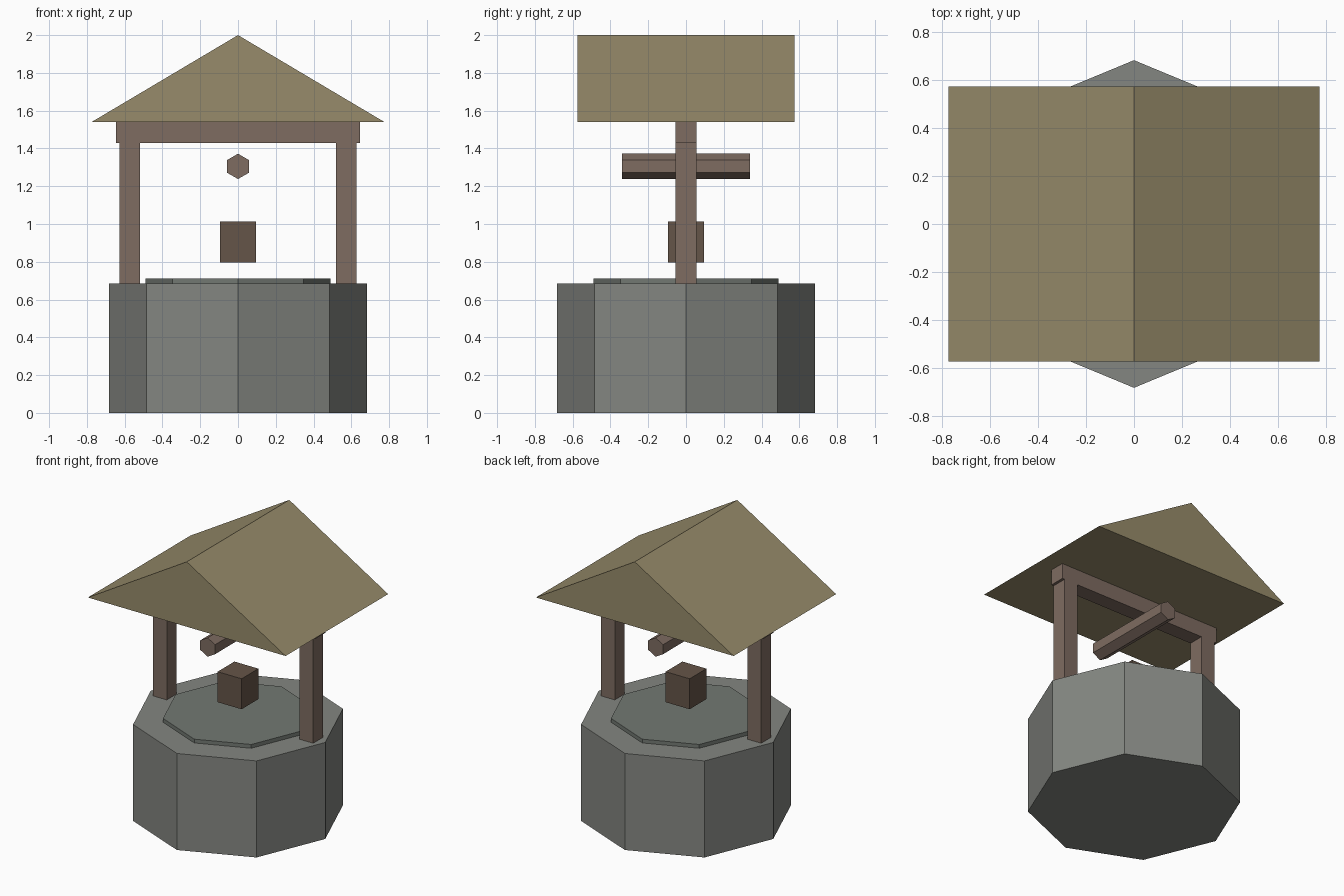
import bpy, bmesh
from math import pi, cos, sin, radians
from mathutils import Matrix

if "Cube" in bpy.data.objects:
    bpy.data.objects.remove(bpy.data.objects["Cube"])


def material(name, rgb):
    m = bpy.data.materials.new(name)
    m.diffuse_color = (*rgb, 1)
    m.use_nodes = True
    m.node_tree.nodes["Principled BSDF"].inputs["Base Color"].default_value = m.diffuse_color
    return m


STONE = material("stone", (0.23, 0.24, 0.22))
WATER = material("dark_stone", (0.17, 0.19, 0.17))
WOOD = material("wood", (0.21, 0.15, 0.12))
DARK_WOOD = material("dark_wood", (0.13, 0.09, 0.065))
THATCH = material("thatch", (0.31, 0.26, 0.145))


def extrude(name, profile, lo, hi, mat, along_y=False):
    """Extrude a flat profile along z, or an xz profile along y."""
    bm = bmesh.new()
    point = (lambda a, b, h: (a, h, b)) if along_y else (lambda a, b, h: (a, b, h))
    rings = [[bm.verts.new(point(a, b, h)) for a, b in profile] for h in (lo, hi)]
    n = len(profile)
    bm.faces.new(rings[0])
    bm.faces.new(rings[1])
    for i in range(n):
        j = (i + 1) % n
        bm.faces.new((rings[0][i], rings[0][j], rings[1][j], rings[1][i]))
    bmesh.ops.recalc_face_normals(bm, faces=bm.faces)
    mesh = bpy.data.meshes.new(name)
    bm.to_mesh(mesh)
    bm.free()
    mesh.materials.append(mat)
    obj = bpy.data.objects.new(name, mesh)
    bpy.context.collection.objects.link(obj)
    return obj


def ngon(n, r, start=0, centre=(0, 0)):
    return [(centre[0] + r * cos(start + 2 * pi * i / n),
             centre[1] + r * sin(start + 2 * pi * i / n)) for i in range(n)]


def rect(x0, x1, y0, y1):
    return [(x0, y0), (x1, y0), (x1, y1), (x0, y1)]


# Octagonal stone wall and the raised surface inside it
extrude("well_wall", ngon(8, 0.684), 0, 0.684, STONE)
extrude("well_surface", ngon(8, 0.489), 0.65, 0.711, WATER)

# Two posts carrying a cross beam
for side, s in (("left", -1), ("right", 1)):
    xs = sorted((s * 0.52, s * 0.628))
    extrude(side + "_post", rect(*xs, -0.055, 0.055), 0.684, 1.54, WOOD)
extrude("cross_beam", rect(-0.647, 0.647, -0.055, 0.055), 1.43, 1.54, WOOD)

# Hexagonal winding drum and hanging bucket
extrude("winding_drum", ngon(6, 0.067, pi / 2, (0, 1.305)), -0.34, 0.34, WOOD, True)
extrude("bucket", rect(-0.094, 0.094, -0.094, 0.094), 0.797, 1.013, DARK_WOOD)

# Gabled roof
extrude("roof", [(-0.775, 1.54), (0.775, 1.54), (0, 2.0)], -0.574, 0.574, THATCH, True)
